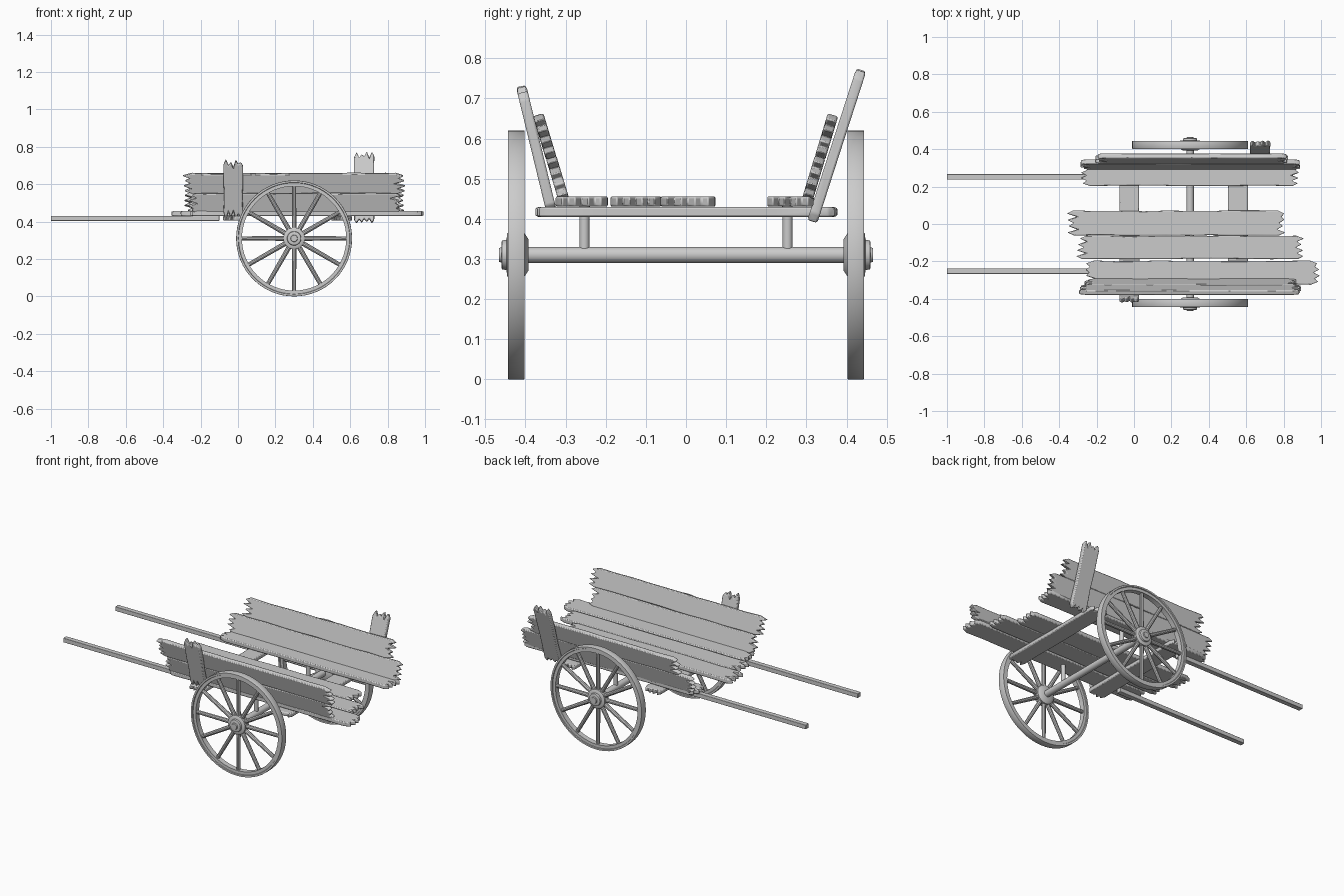
import bpy, bmesh, math, random
from mathutils import Matrix, Vector

random.seed(7)
cube = bpy.data.objects.get("Cube")
if cube:
    bpy.data.objects.remove(cube)

wood = bpy.data.materials.new("weathered_grey")
wood.use_nodes = True
wood.diffuse_color = (0.6, 0.6, 0.6, 1)
wood.node_tree.nodes["Principled BSDF"].inputs["Base Color"].default_value = (0.6, 0.6, 0.6, 1)


def finish(name, bm, matrix=Matrix(), bevel=0.0, angle=35):
    bmesh.ops.recalc_face_normals(bm, faces=bm.faces)
    mesh = bpy.data.meshes.new(name)
    bm.to_mesh(mesh)
    bm.free()
    mesh.transform(matrix)
    mesh.materials.append(wood)
    obj = bpy.data.objects.new(name, mesh)
    bpy.context.collection.objects.link(obj)
    if bevel:
        mod = obj.modifiers.new("worn_edges", 'BEVEL')
        mod.width, mod.segments = bevel, 2
    bpy.ops.object.select_all(action='DESELECT')
    obj.select_set(True)
    bpy.context.view_layer.objects.active = obj
    bpy.ops.object.shade_smooth_by_angle(angle=math.radians(angle))
    return obj


def plank(name, start, end, across, width, thick=0.026, rag=0.06):
    """Board from start to end with splintered ends and wavy edges."""
    start, end = Vector(start), Vector(end)
    along = (end - start).normalized()
    across = Vector(across).normalized()
    length, half = (end - start).length, width / 2
    outline = []
    steps = max(3, int(length / 0.12))
    teeth = 8
    for side in (1, -1):
        # long edge, then the broken end that follows it
        for i in range(1, steps):
            t = i / steps
            x = rag + (length - 2 * rag) * (t if side > 0 else 1 - t)
            outline.append((x, -side * half * random.uniform(0.93, 1.02)))
        for i in range(teeth + 1):
            depth = rag * (random.uniform(0.0, 0.4) if i % 2 else random.uniform(0.5, 1.0))
            x = length - depth if side > 0 else depth
            outline.append((x, side * half * (2 * i / teeth - 1)))
    bm = bmesh.new()
    face = bm.faces.new([bm.verts.new((x, y, -thick / 2)) for x, y in outline])
    top = bmesh.ops.extrude_face_region(bm, geom=[face])["geom"]
    for v in top:
        if isinstance(v, bmesh.types.BMVert):
            v.co.z += thick
    bmesh.ops.triangulate(bm, faces=[f for f in bm.faces if len(f.verts) > 4])
    normal = along.cross(across)
    m = Matrix((along, across, normal)).transposed().to_4x4()
    m.translation = start
    return finish(name, bm, m, 0.005, 50)


def rod(name, start, end, radius, sides=16, tip=None):
    start, end = Vector(start), Vector(end)
    bm = bmesh.new()
    bmesh.ops.create_cone(bm, cap_ends=True, segments=sides, radius1=radius,
                          radius2=tip or radius, depth=(end - start).length)
    m = (end - start).to_track_quat('Z', 'Y').to_matrix().to_4x4()
    m.translation = (start + end) / 2
    return finish(name, bm, m)


def lathe(name, profile, matrix, closed=False, steps=64):
    """Spin (radius, height) points around local z."""
    bm = bmesh.new()
    verts = [bm.verts.new((r, 0, h)) for r, h in profile]
    pairs = list(zip(verts, verts[1:])) + ([(verts[-1], verts[0])] if closed else [])
    edges = [bm.edges.new(p) for p in pairs]
    bmesh.ops.spin(bm, geom=verts + edges, axis=(0, 0, 1), cent=(0, 0, 0),
                   angle=math.tau, steps=steps)
    bmesh.ops.remove_doubles(bm, verts=bm.verts, dist=0.0002)
    return finish(name, bm, matrix)


# Wheels and hubs
AX, AZ, WY = 0.3, 0.31, 0.423
rim = [(0.279, -0.016), (0.279, 0.016), (0.297, 0.016), (0.299, 0.021), (0.309, 0.021),
       (0.31, 0.019), (0.31, -0.019), (0.309, -0.021), (0.299, -0.021), (0.297, -0.016)]
hub = [(0, -0.03), (0.04, -0.03), (0.058, -0.018), (0.058, 0.019), (0.052, 0.023),
       (0.038, 0.024), (0.036, 0.035), (0.031, 0.037), (0.019, 0.037), (0.017, 0.043), (0, 0.043)]
for s, label in ((-1, "right"), (1, "left")):
    frame = Matrix.Translation((AX, s * WY, AZ)) @ Matrix.Rotation(-s * math.pi / 2, 4, 'X')
    lathe(label + "_wheel_rim", rim, frame, True)
    lathe(label + "_wheel_hub", hub, frame, False, 32)
    for i in range(12):
        a = i * math.tau / 12
        d = Vector((math.cos(a), 0, math.sin(a)))
        c = Vector((AX, s * WY, AZ))
        rod(f"{label}_spoke_{i + 1}", c + d * 0.045, c + d * 0.286, 0.013, 10, 0.011)

    # Shaft and its support post
    bm = bmesh.new()
    bmesh.ops.create_cube(bm, size=1)
    finish(label + "_shaft", bm, Matrix.Translation((-0.55, s * 0.252, 0.417))
           @ Matrix.Diagonal((0.9, 0.03, 0.026, 1)), 0.002)
    rod(label + "_post", (AX, s * 0.253, 0.315), (AX, s * 0.253, 0.432), 0.0125)

rod("axle", (AX, -0.41, AZ), (AX, 0.41, AZ), 0.02, 24)

# Cross beams under the floor
for name, x in (("front_cross_beam", -0.025), ("rear_cross_beam", 0.555)):
    plank(name, (x, -0.38, 0.417), (x, 0.38, 0.417), (1, 0, 0), 0.11, 0.024, 0.04)

# Floor boards, with one missing: x start, x end, y centre, width
floor = [(-0.36, 0.82, 0.005, 0.135), (-0.31, 0.91, -0.125, 0.125),
         (-0.27, 1.0, -0.26, 0.13), (-0.29, 0.9, 0.26, 0.115)]
for i, (x0, x1, y, w) in enumerate(floor):
    plank(f"floor_board_{i + 1}", (x0, y, 0.443), (x1, y, 0.443), (0, 1, 0), w)

# Leaning side boards: side, x start, x end, y centre, z centre
sides = [(-1, -0.27, 0.88, 0.32, 0.5), (-1, -0.3, 0.9, 0.352, 0.605),
         (1, -0.29, 0.9, 0.318, 0.5), (1, -0.21, 0.83, 0.35, 0.605)]
for i, (s, x0, x1, y, z) in enumerate(sides):
    plank(f"side_board_{i + 1}", (x0, s * y, z), (x1, s * y, z),
          (0, s * 0.3, 1), 0.112, 0.027)

# Broken stakes outside the side boards
plank("right_stake", (-0.025, -0.333, 0.41), (-0.025, -0.412, 0.735), (1, 0, 0), 0.105, 0.026, 0.05)
plank("left_stake", (0.675, 0.312, 0.385), (0.675, 0.438, 0.775), (1, 0, 0), 0.108, 0.026, 0.05)
